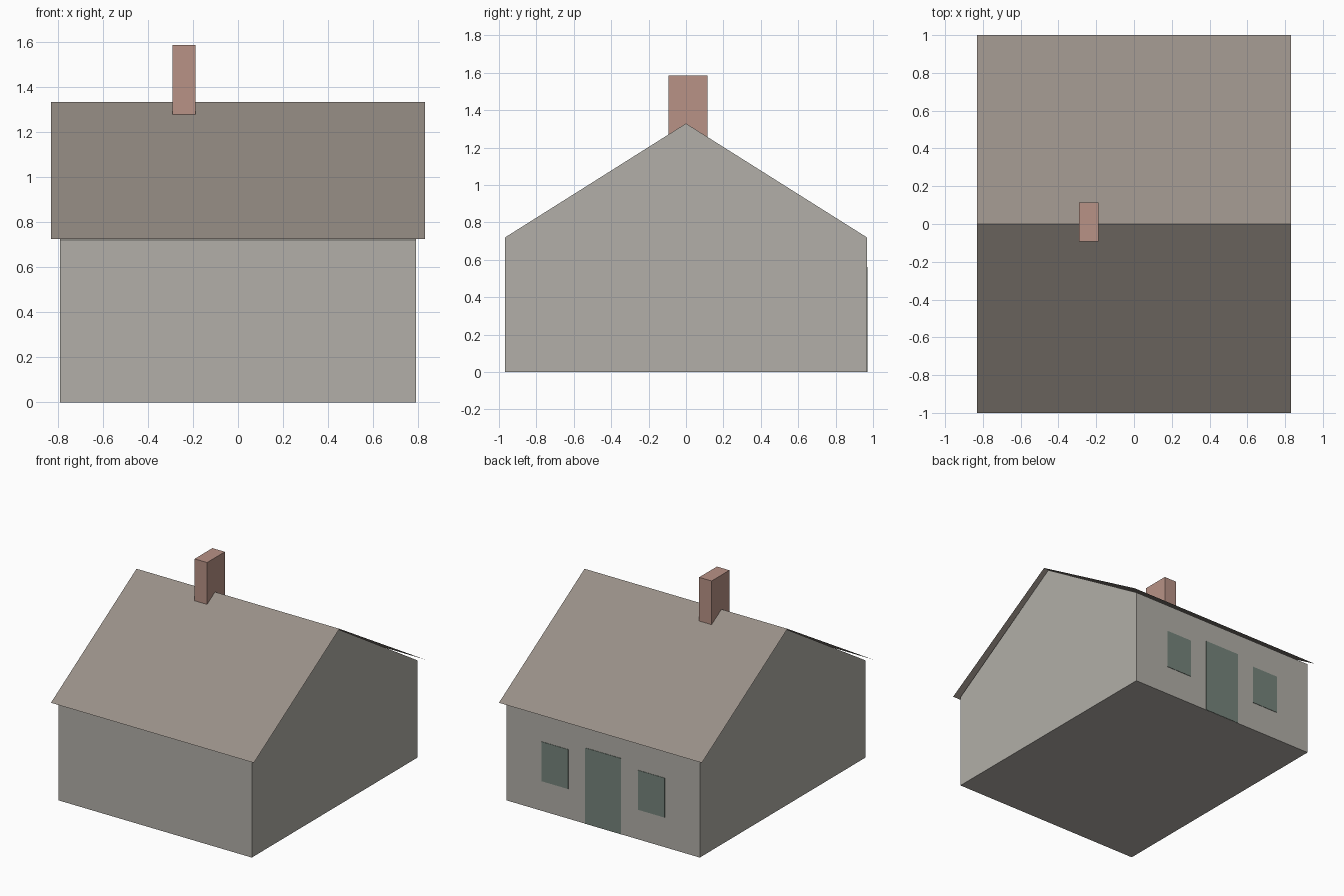
import bpy
import bmesh
from mathutils import Vector

cube = bpy.data.objects.get("Cube")
if cube:
    bpy.data.objects.remove(cube, do_unlink=True)


def to_linear(c):
    c /= 255
    return c / 12.92 if c <= 0.04045 else ((c + 0.055) / 1.055) ** 2.4


def make_material(name, *rgb):
    mat = bpy.data.materials.new(name)
    colour = [to_linear(c) for c in rgb] + [1]
    mat.use_nodes = True
    mat.diffuse_color = colour
    bsdf = next(n for n in mat.node_tree.nodes if n.type == 'BSDF_PRINCIPLED')
    bsdf.inputs["Base Color"].default_value = colour
    return mat


def extrude_x(name, profile, x0, x1, mat, closed=True):
    """Sweep a (y, z) profile along x; open profiles give a thin sheet."""
    bm = bmesh.new()
    verts = [bm.verts.new((x0, y, z)) for y, z in profile]
    if closed:
        geom = [bm.faces.new(verts)]
        swept = bmesh.ops.extrude_face_region(bm, geom=geom)
    else:
        geom = [bm.edges.new(pair) for pair in zip(verts, verts[1:])]
        swept = bmesh.ops.extrude_edge_only(bm, edges=geom)
    moved = [g for g in swept["geom"] if isinstance(g, bmesh.types.BMVert)]
    bmesh.ops.translate(bm, verts=moved, vec=Vector((x1 - x0, 0, 0)))
    bmesh.ops.recalc_face_normals(bm, faces=bm.faces)
    if not closed:
        # Sheets face upwards
        down = [f for f in bm.faces if f.normal.z < 0]
        bmesh.ops.reverse_faces(bm, faces=down)
    mesh = bpy.data.meshes.new(name)
    bm.to_mesh(mesh)
    bm.free()
    mesh.materials.append(mat)
    obj = bpy.data.objects.new(name, mesh)
    bpy.context.collection.objects.link(obj)
    return obj


def box(name, x, y, z, mat):
    profile = [(y[0], z[0]), (y[1], z[0]), (y[1], z[1]), (y[0], z[1])]
    return extrude_x(name, profile, x[0], x[1], mat)


wall_grey = make_material("wall_grey", 178, 175, 168)
roof_brown = make_material("roof_brown", 152, 143, 135)
brick_red = make_material("brick_red", 184, 146, 134)
door_green = make_material("door_green", 118, 133, 124)

# Gabled body
WALL_Y, EAVE, RIDGE = 0.967, 0.72, 1.333
extrude_x("house_walls",
          [(-WALL_Y, 0), (WALL_Y, 0), (WALL_Y, EAVE), (0, RIDGE - 0.004), (-WALL_Y, EAVE)],
          -0.79, 0.79, wall_grey)

# Thin overhanging roof
extrude_x("roof", [(-1, 0.724), (0, RIDGE), (1, 0.724)], -0.83, 0.83, roof_brown, closed=False)

# Chimney straddling the ridge
box("chimney", (-0.29, -0.188), (-0.093, 0.115), (1.2, 1.586), brick_red)

# Door and windows on the back wall
plate = (WALL_Y - 0.002, WALL_Y + 0.003)
box("door", (-0.146, 0.146), plate, (0.001, 0.562), door_green)
for side, sign in (("left", 1), ("right", -1)):
    span = sorted((sign * 0.286, sign * 0.504))
    box(side + "_window", span, plate, (0.22, 0.512), door_green)
